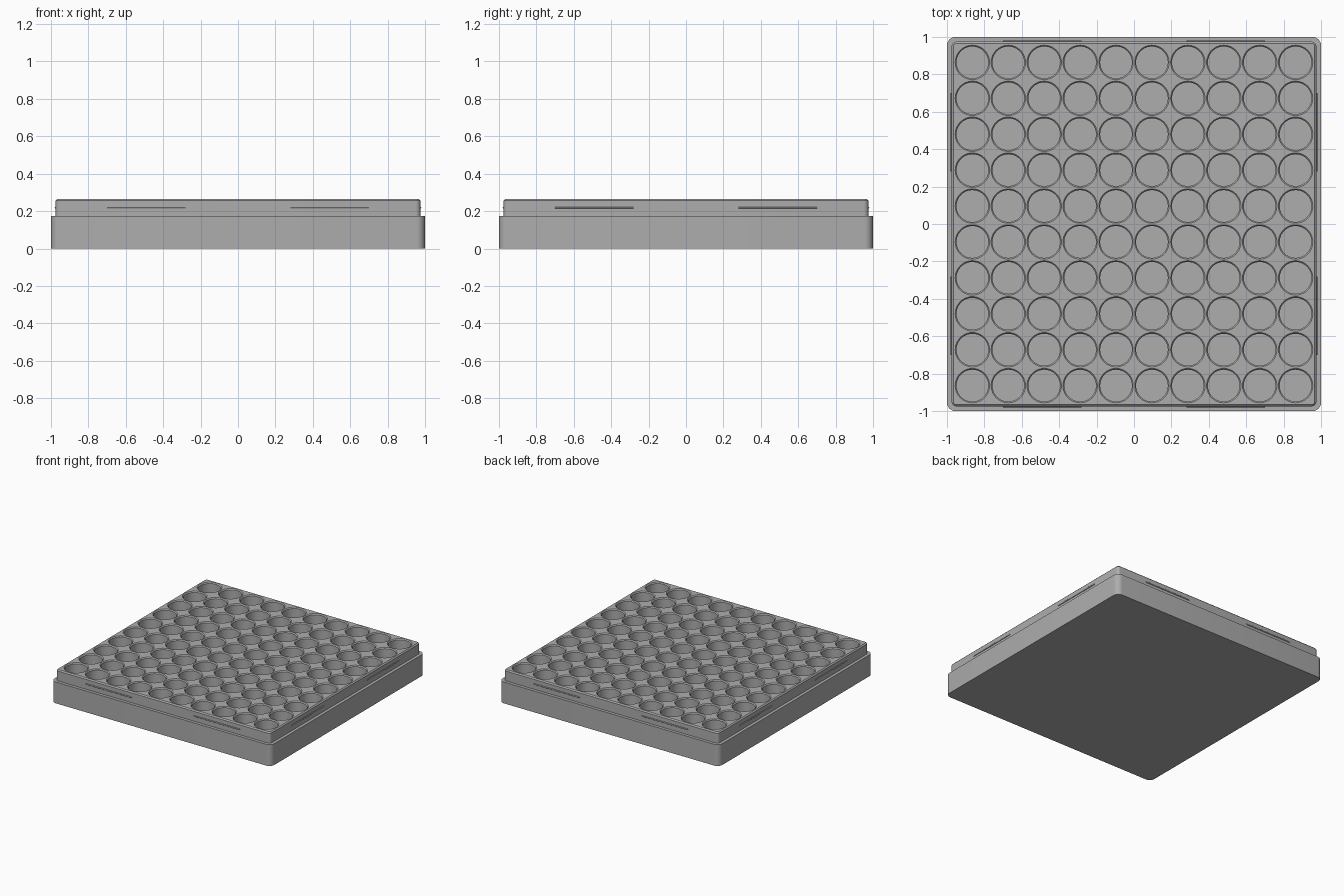
import bpy, bmesh, math
from mathutils import Matrix

cube = bpy.data.objects.get("Cube")
if cube:
    bpy.data.objects.remove(cube, do_unlink=True)

grey = bpy.data.materials.new("grey plastic")
grey.use_nodes = True
COLOUR = (0.42, 0.42, 0.42, 1)
grey.diffuse_color = COLOUR
grey.node_tree.nodes["Principled BSDF"].inputs["Base Color"].default_value = COLOUR

PITCH, COUNT, FLOOR, TOP = 0.192, 10, 0.06, 0.265


def make_object(name, bm):
    bmesh.ops.recalc_face_normals(bm, faces=bm.faces)
    mesh = bpy.data.meshes.new(name)
    bm.to_mesh(mesh)
    bm.free()
    mesh.materials.append(grey)
    obj = bpy.data.objects.new(name, mesh)
    bpy.context.collection.objects.link(obj)
    return obj


def loft(bm, rings):
    """Skin a list of point rings and cap both ends."""
    loops = [[bm.verts.new(p) for p in ring] for ring in rings]
    n = len(loops[0])
    for a, b in zip(loops, loops[1:]):
        for i in range(n):
            j = (i + 1) % n
            bm.faces.new((a[i], a[j], b[j], b[i]))
    bm.faces.new(loops[0][::-1])
    bm.faces.new(loops[-1])


def rounded_square(half, radius, z, steps=6):
    points = []
    for corner, (sx, sy) in enumerate(((1, 1), (-1, 1), (-1, -1), (1, -1))):
        for i in range(steps + 1):
            a = (corner + i / steps) * math.pi / 2
            points.append((sx * (half - radius) + radius * math.cos(a),
                           sy * (half - radius) + radius * math.sin(a), z))
    return points


def circle(x, y, radius, z, n=40):
    return [(x + radius * math.cos(i * math.tau / n),
             y + radius * math.sin(i * math.tau / n), z) for i in range(n)]


def smooth(obj):
    bpy.ops.object.select_all(action="DESELECT")
    obj.select_set(True)
    bpy.context.view_layer.objects.active = obj
    bpy.ops.object.shade_smooth_by_angle(angle=math.radians(30))


# Stepped block with a bevelled top rim
bm = bmesh.new()
loft(bm, [rounded_square(*ring) for ring in (
    (1, 0.045, 0), (1, 0.045, 0.175), (0.975, 0.025, 0.175),
    (0.975, 0.025, 0.256), (0.966, 0.016, TOP))])
tray = make_object("tray", bm)

# Grid of round wells with chamfered mouths
bm = bmesh.new()
offset = (COUNT - 1) / 2
for i in range(COUNT):
    for j in range(COUNT):
        x, y = (i - offset) * PITCH, (j - offset) * PITCH
        loft(bm, [circle(x, y, r, z) for r, z in (
            (0.085, FLOOR), (0.085, TOP - 0.008), (0.092, TOP), (0.092, TOP + 0.05))])
cutter = make_object("well_cutter", bm)
cutter.hide_render = True

cut = tray.modifiers.new("wells", "BOOLEAN")
cut.operation = "DIFFERENCE"
cut.solver = "EXACT"
cut.object = cutter
bpy.context.view_layer.objects.active = tray
bpy.ops.object.modifier_apply(modifier=cut.name)
bpy.data.objects.remove(cutter, do_unlink=True)
smooth(tray)

# Two slim snap ridges on each side of the upper rim
bm = bmesh.new()
for quarter in range(4):
    for side in (-1, 1):
        place = (Matrix.Rotation(quarter * math.pi / 2, 4, "Z")
                 @ Matrix.Translation((side * 0.49, -0.975, 0.218))
                 @ Matrix.Rotation(math.pi / 2, 4, "Y"))
        bmesh.ops.create_cone(bm, cap_ends=True, segments=12, radius1=0.005,
                              radius2=0.005, depth=0.42, matrix=place)
smooth(make_object("snap_ridges", bm))
